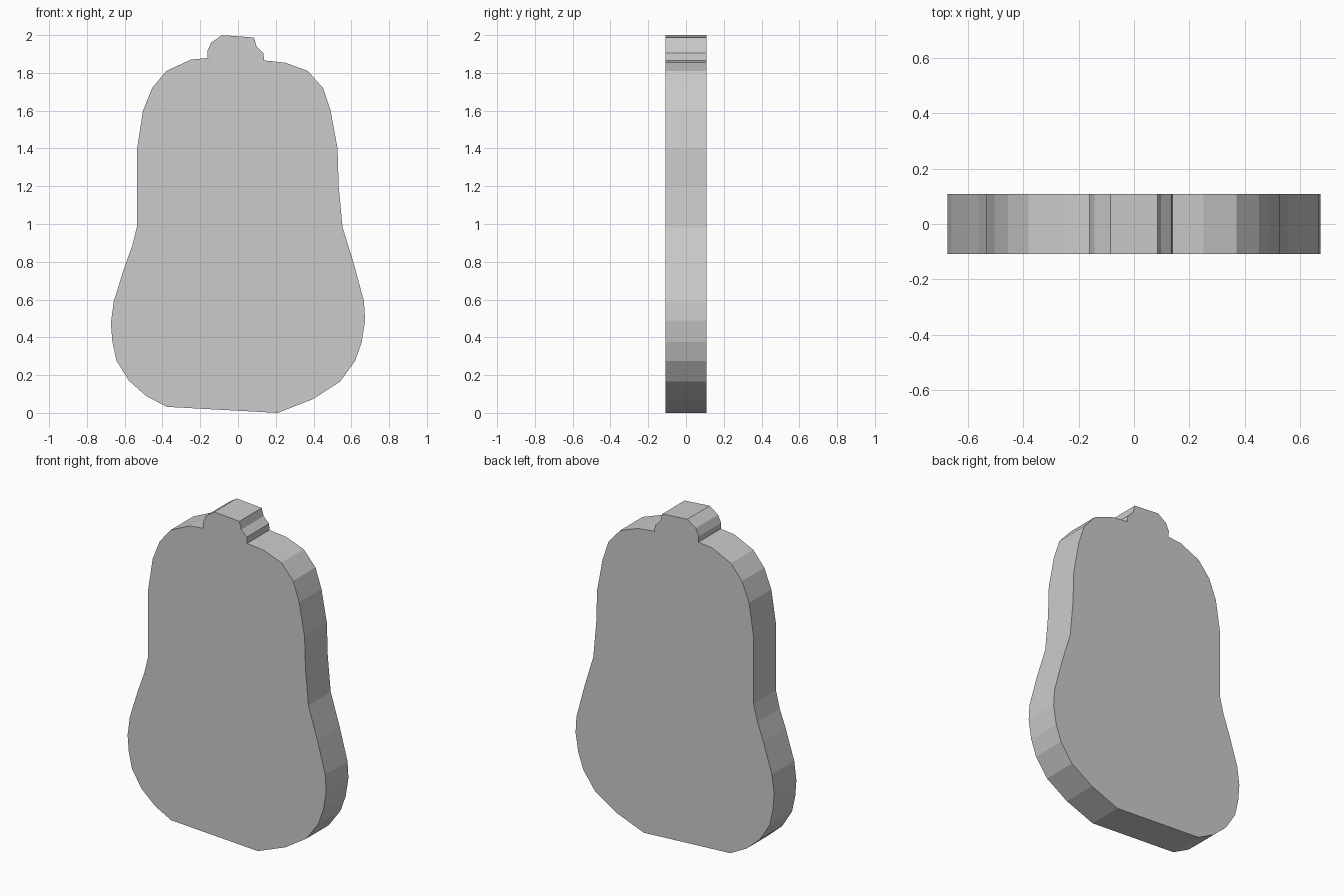
import bpy, bmesh

if "Cube" in bpy.data.objects:
    bpy.data.objects.remove(bpy.data.objects["Cube"])

HALF_DEPTH = 0.108

# Silhouette in (x, z), clockwise seen from the front
stem_right = [(-0.085, 2.0), (0.085, 1.987), (0.098, 1.94), (0.135, 1.904), (0.138, 1.866)]
right_side = [(0.25, 1.854), (0.37, 1.81), (0.45, 1.72), (0.49, 1.60), (0.527, 1.40),
              (0.533, 1.20), (0.553, 0.985), (0.613, 0.79), (0.667, 0.59), (0.673, 0.49),
              (0.655, 0.375), (0.62, 0.275), (0.54, 0.165), (0.397, 0.073), (0.21, 0.0)]
left_side = [(-0.377, 0.032), (-0.487, 0.09), (-0.577, 0.17), (-0.643, 0.275), (-0.665, 0.375),
             (-0.673, 0.475), (-0.658, 0.59), (-0.60, 0.775), (-0.56, 0.885), (-0.534, 0.99),
             (-0.534, 1.40), (-0.503, 1.60), (-0.455, 1.72), (-0.38, 1.81), (-0.25, 1.87)]
stem_left = [(-0.16, 1.879), (-0.162, 1.916), (-0.142, 1.96)]


def extruded_plate(name, outline, half_depth):
    """Flat-faced plate: fill the outline, then extrude it front to back."""
    bm = bmesh.new()
    front = bm.faces.new([bm.verts.new((x, -half_depth, z)) for x, z in outline])
    result = bmesh.ops.extrude_face_region(bm, geom=[front], use_keep_orig=True)
    back = [v for v in result["geom"] if isinstance(v, bmesh.types.BMVert)]
    bmesh.ops.translate(bm, verts=back, vec=(0, 2 * half_depth, 0))
    bmesh.ops.recalc_face_normals(bm, faces=bm.faces)
    mesh = bpy.data.meshes.new(name)
    bm.to_mesh(mesh)
    bm.free()
    obj = bpy.data.objects.new(name, mesh)
    bpy.context.collection.objects.link(obj)
    return obj


# Pear-shaped plate with its stem stub, one continuous solid
extruded_plate("pear_shaped_plate", stem_right + right_side + left_side + stem_left, HALF_DEPTH)
